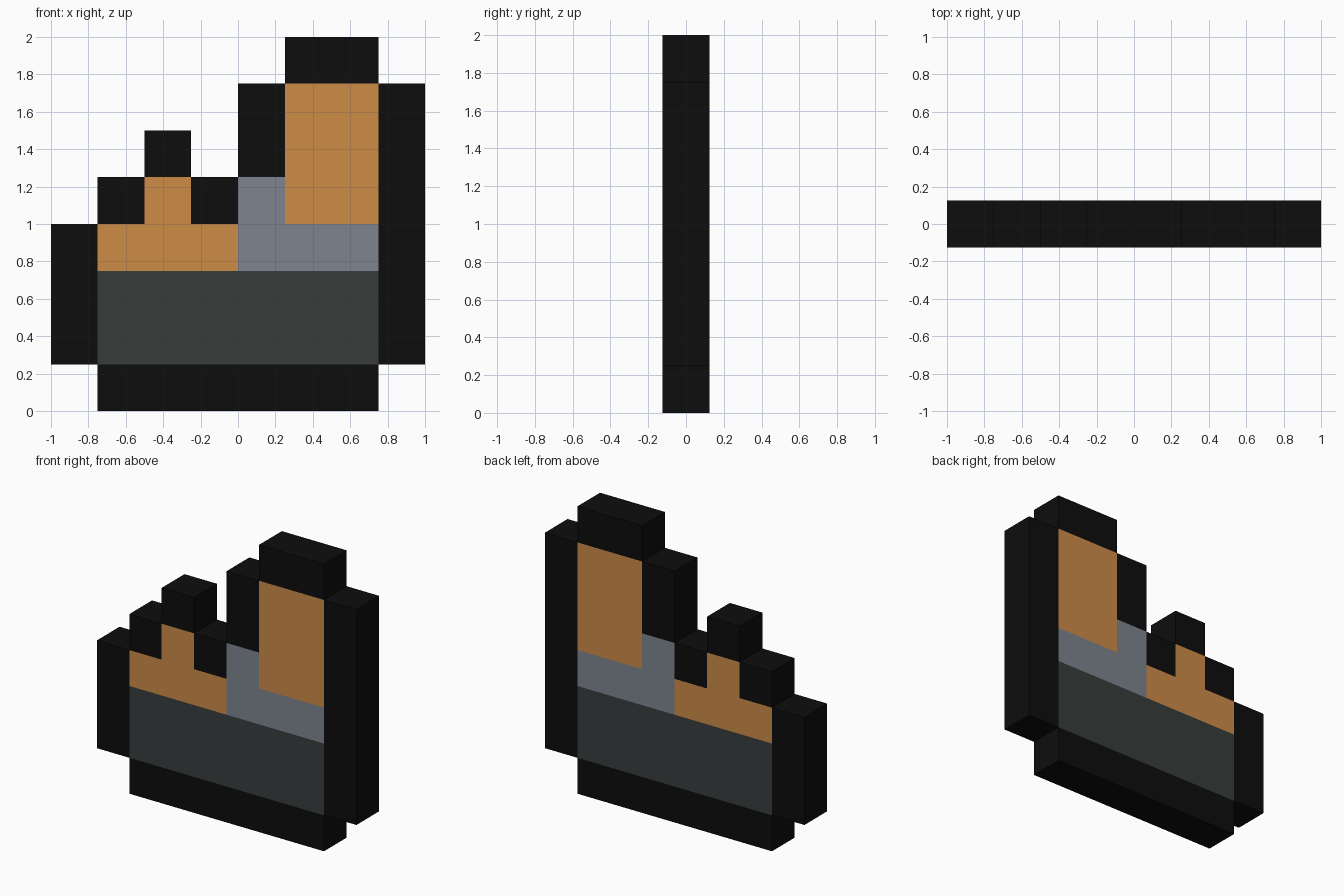
import bpy
import bmesh

if "Cube" in bpy.data.objects:
    bpy.data.objects.remove(bpy.data.objects["Cube"])

CELL = 0.25
HALF_DEPTH = 0.125

# Front pixel map, top row first: K outline, O orange, G grey, D dark base
PIXELS = [
    ".....KK.",
    "....KOOK",
    "..K.KOOK",
    ".KOKGOOK",
    "KOOOGGGK",
    "KDDDDDDK",
    "KDDDDDDK",
    ".KKKKKK.",
]

# key: (part name, material name, linear colour)
PARTS = {
    "K": ("outline_frame", "black", (0.004, 0.004, 0.004)),
    "O": ("orange_panels", "warm orange", (0.61, 0.26, 0.064)),
    "G": ("grey_step", "slate grey", (0.207, 0.23, 0.275)),
    "D": ("dark_base", "dark slate", (0.038, 0.047, 0.046)),
}


def cell(col, row):
    """Colour key at a grid cell, row 0 at the bottom."""
    if 0 <= col < 8 and 0 <= row < 8:
        return PIXELS[7 - row][col]
    return "."


def build_part(key, name, mat_name, colour):
    mat = bpy.data.materials.new(mat_name)
    mat.diffuse_color = (*colour, 1.0)
    mat.use_nodes = True
    mat.node_tree.nodes["Principled BSDF"].inputs["Base Color"].default_value = mat.diffuse_color
    bm = bmesh.new()
    cache = {}

    def vert(c, r, side):
        if (c, r, side) not in cache:
            cache[c, r, side] = bm.verts.new(
                (c * CELL - 1, side * HALF_DEPTH, r * CELL))
        return cache[c, r, side]

    for c in range(8):
        for r in range(8):
            if cell(c, r) != key:
                continue
            loop = [(c, r), (c + 1, r), (c + 1, r + 1), (c, r + 1)]
            # front and back panels
            bm.faces.new([vert(*p, -1) for p in loop])
            bm.faces.new([vert(*p, 1) for p in reversed(loop)])
            # side walls only where the silhouette is open
            for i, (dc, dr) in enumerate([(0, -1), (1, 0), (0, 1), (-1, 0)]):
                if cell(c + dc, r + dr) == ".":
                    a, b = loop[i], loop[(i + 1) % 4]
                    bm.faces.new([vert(*a, -1), vert(*a, 1),
                                  vert(*b, 1), vert(*b, -1)])

    mesh = bpy.data.meshes.new(name)
    bm.to_mesh(mesh)
    bm.free()
    mesh.materials.append(mat)
    bpy.context.collection.objects.link(bpy.data.objects.new(name, mesh))


for key, spec in PARTS.items():
    build_part(key, *spec)
